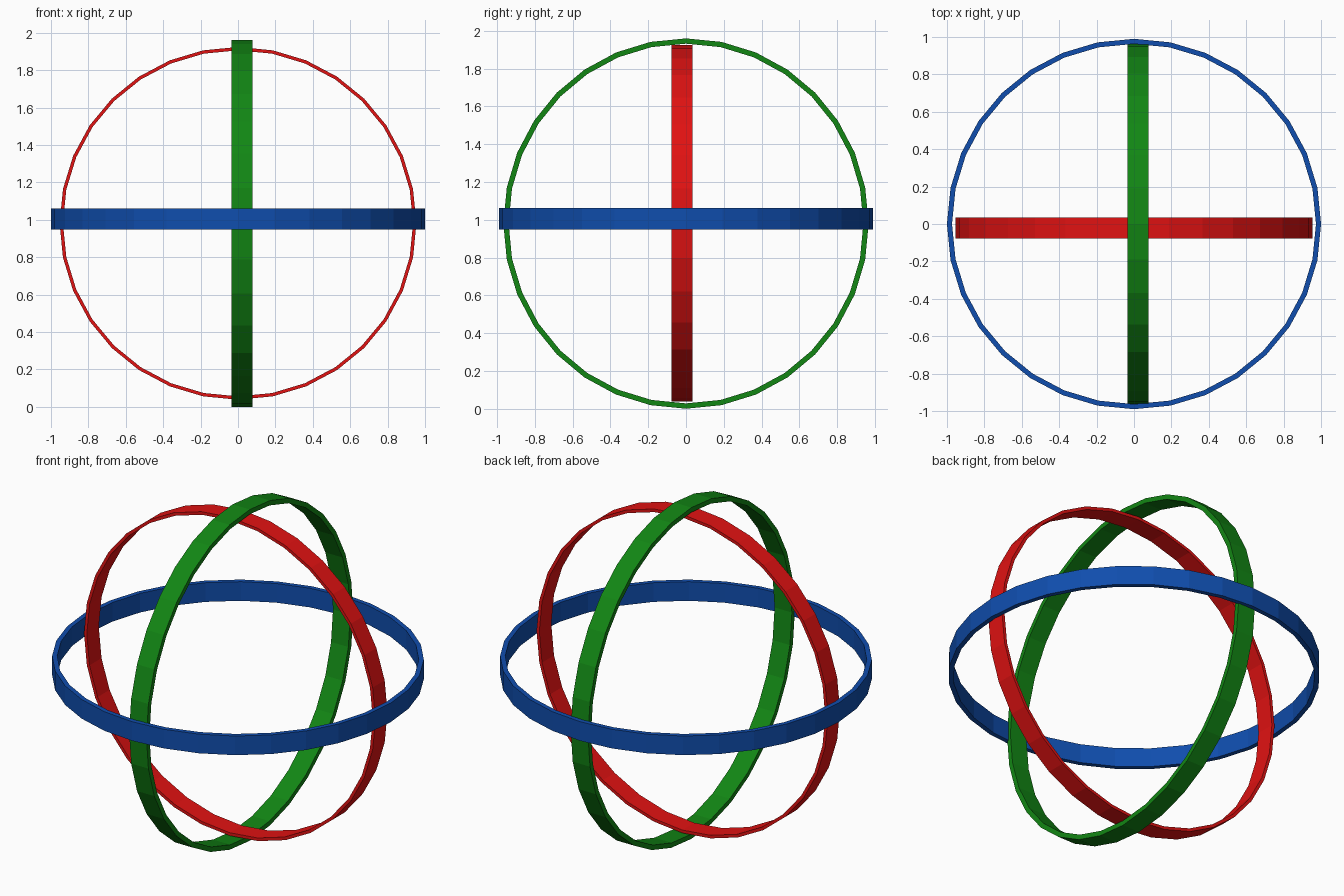
import bpy, bmesh, math
from mathutils import Matrix

if "Cube" in bpy.data.objects:
    bpy.data.objects.remove(bpy.data.objects["Cube"])

SIDES = 32


def material(name, color):
    m = bpy.data.materials.new(name)
    m.diffuse_color = (*color, 1.0)
    m.use_nodes = True
    m.node_tree.nodes["Principled BSDF"].inputs["Base Color"].default_value = m.diffuse_color
    return m


def ring(name, mat, long_r, short_r, thick, width, matrix):
    """Flat-faceted band: local x is the longer radius, local z the band axis."""
    bm = bmesh.new()
    loops = []
    for i in range(SIDES):
        a = 2 * math.pi * i / SIDES
        c, s = math.cos(a), math.sin(a)
        section = ((0, -1), (0, 1), (thick, 1), (thick, -1))
        loops.append([bm.verts.new(((long_r - t) * c, (short_r - t) * s, h * width / 2))
                      for t, h in section])
    for i in range(SIDES):
        p, q = loops[i], loops[(i + 1) % SIDES]
        for j in range(4):
            k = (j + 1) % 4
            bm.faces.new((p[j], q[j], q[k], p[k]))
    bm.transform(matrix)
    bmesh.ops.recalc_face_normals(bm, faces=bm.faces)
    me = bpy.data.meshes.new(name)
    bm.to_mesh(me)
    bm.free()
    me.materials.append(mat)
    ob = bpy.data.objects.new(name, me)
    bpy.context.collection.objects.link(ob)
    return ob


def frame(x_axis, y_axis, z_axis, centre):
    m = Matrix((x_axis, y_axis, z_axis)).transposed().to_4x4()
    m.translation = centre
    return m


X, Y, Z = (1, 0, 0), (0, 1, 0), (0, 0, 1)

# Horizontal outer band
ring("horizontal_ring", material("blue", (0.005, 0.075, 0.42)),
     1.0, 0.99, 0.027, 0.113, frame(X, Y, Z, (0, 0, 1.005)))

# Upright middle band, facing the sides
ring("side_facing_ring", material("green", (0.006, 0.24, 0.007)),
     0.98, 0.967, 0.028, 0.113, frame(Z, Y, X, (0.021, 0, 0.98)))

# Upright inner band, facing the front
ring("front_facing_ring", material("red", (0.75, 0.006, 0.006)),
     0.954, 0.943, 0.018, 0.112, frame(X, Z, Y, (0, -0.021, 0.981)))
